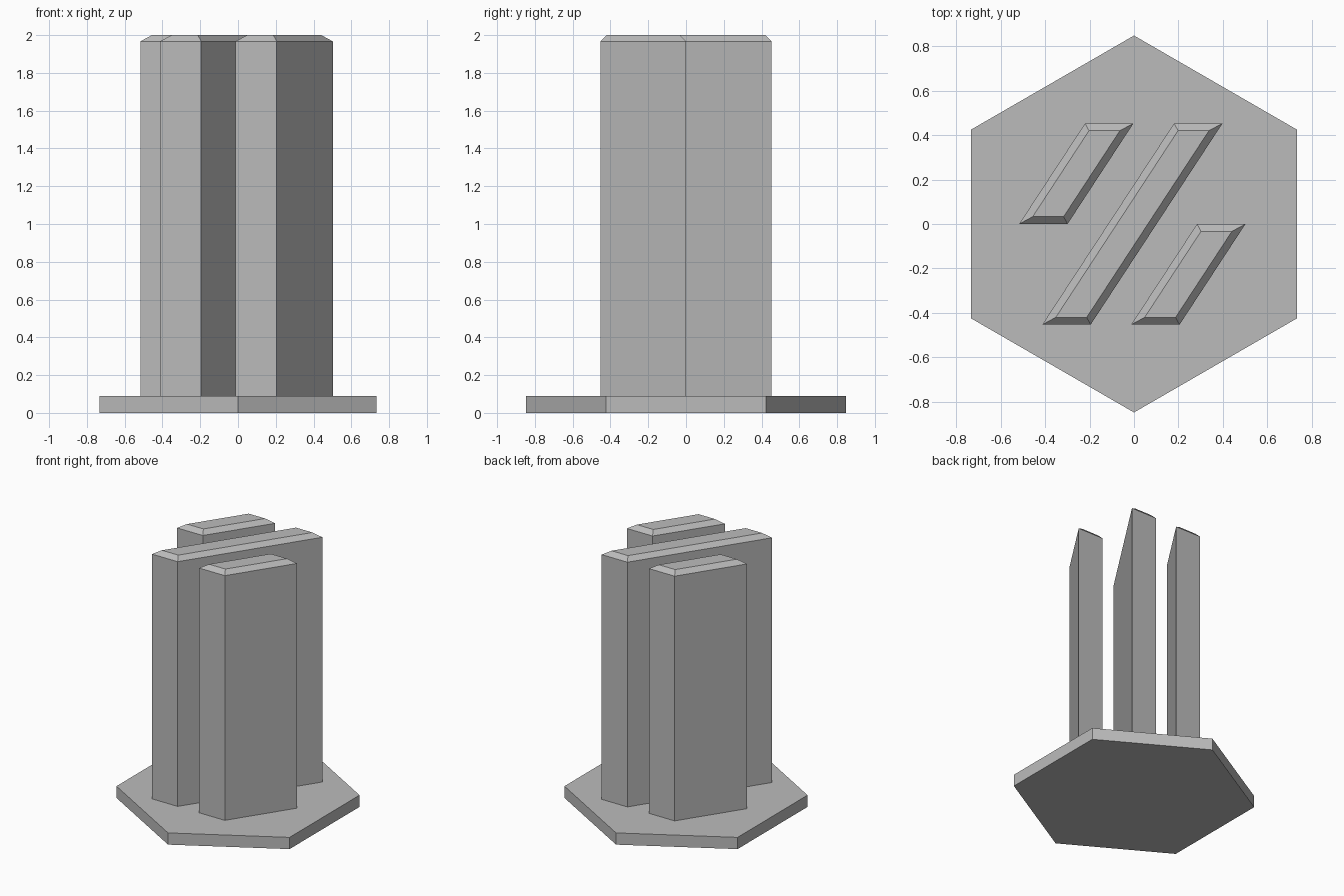
import bpy, bmesh, math
from mathutils import Vector

if "Cube" in bpy.data.objects:
    bpy.data.objects.remove(bpy.data.objects["Cube"])

BASE_H, TOP, CHAMFER = 0.09, 2.0, 0.033
SLANT = 0.655  # x shift per unit of y along a column

grey = bpy.data.materials.new("plain_grey")
grey.diffuse_color = (0.5, 0.5, 0.5, 1)
grey.use_nodes = True
grey.node_tree.nodes["Principled BSDF"].inputs["Base Color"].default_value = grey.diffuse_color


def make_object(name, bm):
    bmesh.ops.recalc_face_normals(bm, faces=bm.faces)
    mesh = bpy.data.meshes.new(name)
    bm.to_mesh(mesh)
    bm.free()
    mesh.materials.append(grey)
    obj = bpy.data.objects.new(name, mesh)
    bpy.context.collection.objects.link(obj)


def loft(name, rings):
    """Skin stacked outlines and cap both ends."""
    bm = bmesh.new()
    loops = [[bm.verts.new(p) for p in ring] for ring in rings]
    n = len(loops[0])
    for a, b in zip(loops, loops[1:]):
        for i in range(n):
            j = (i + 1) % n
            bm.faces.new((a[i], a[j], b[j], b[i]))
    bm.faces.new(loops[0][::-1])
    bm.faces.new(loops[-1])
    make_object(name, bm)


def slanted_outline(x, y0, y1, width, inset, z):
    """Parallelogram whose left front corner is (x, y0), inset evenly."""
    dx = inset * math.hypot(1, SLANT)
    corners = []
    for y, side in ((y0 + inset, 0), (y0 + inset, 1), (y1 - inset, 1), (y1 - inset, 0)):
        px = x + (y - y0) * SLANT + (width - dx if side else dx)
        corners.append(Vector((px, y, z)))
    return corners


# Hexagonal base plate
def hexagon(z):
    return [Vector((0.848 * math.sin(i * math.pi / 3), -0.848 * math.cos(i * math.pi / 3), z))
            for i in range(6)]


loft("base_plate", [hexagon(0), hexagon(BASE_H)])

# Three slanted columns with chamfered tops
for name, x, y0, y1 in (("left_column", -0.517, 0.0, 0.453),
                        ("middle_column", -0.413, -0.453, 0.453),
                        ("right_column", -0.013, -0.453, 0.0)):
    loft(name, [slanted_outline(x, y0, y1, 0.218, inset, z)
                for inset, z in ((0, BASE_H), (0, TOP - CHAMFER), (CHAMFER, TOP))])
